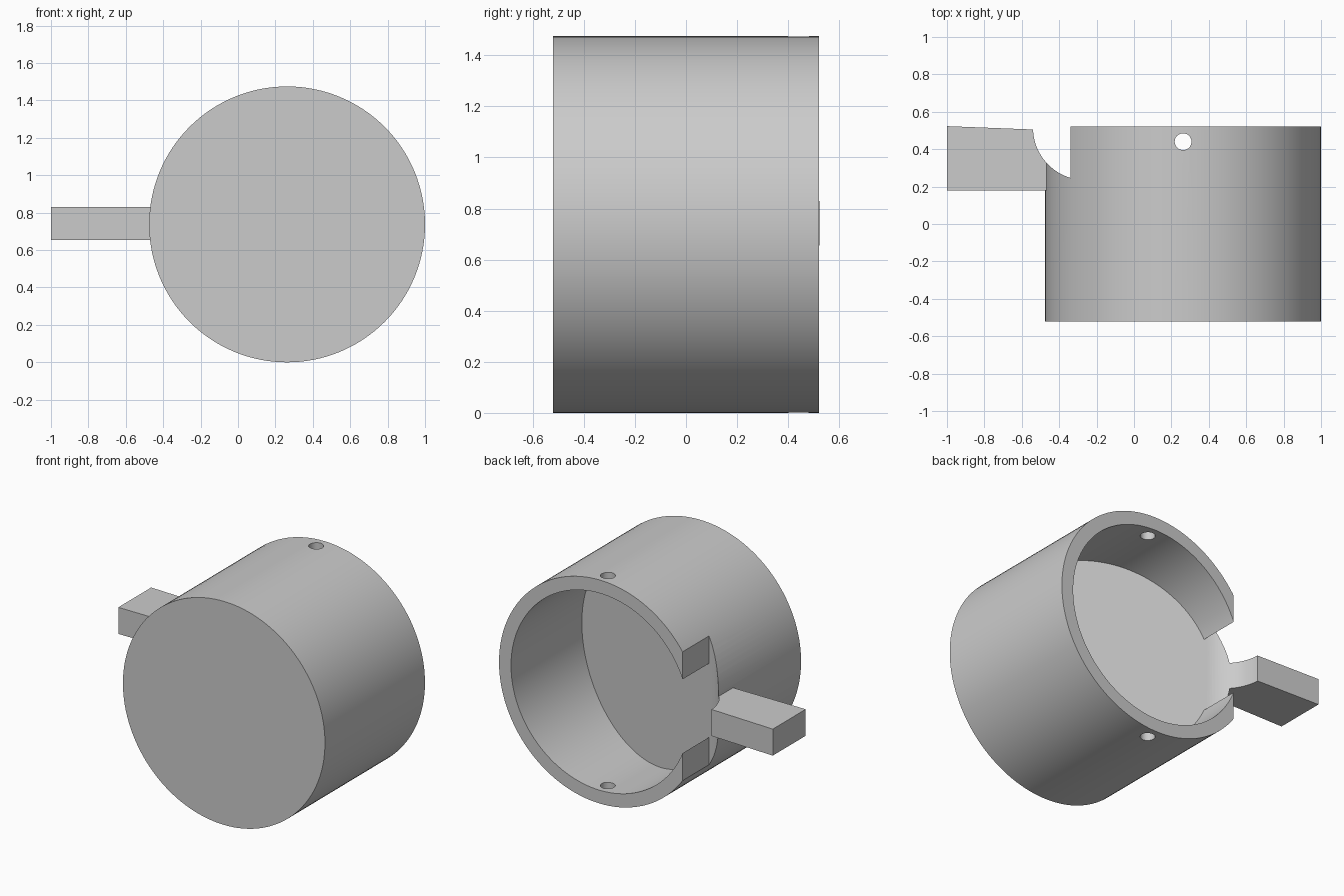
import bpy, bmesh, math
from mathutils import Matrix

default = bpy.data.objects.get("Cube")
if default:
    bpy.data.objects.remove(default, do_unlink=True)

CX, CZ = 0.2625, 0.7375          # cup axis
OUTER, INNER = 0.7375, 0.65
HALF = 0.5215                    # half depth of the cup
SLOPE = math.radians(20.3)       # tilt of the inner floor

grey = bpy.data.materials.new("plain grey")
grey.use_nodes = True
colour = (0.6, 0.6, 0.6, 1)
grey.diffuse_color = colour
grey.node_tree.nodes["Principled BSDF"].inputs["Base Color"].default_value = colour


def finish(name, bm):
    bmesh.ops.recalc_face_normals(bm, faces=bm.faces)
    mesh = bpy.data.meshes.new(name)
    bm.to_mesh(mesh)
    bm.free()
    mesh.materials.append(grey)
    obj = bpy.data.objects.new(name, mesh)
    bpy.context.collection.objects.link(obj)
    return obj


def cylinder(name, radius, depth, centre, sides, along_y=True):
    bm = bmesh.new()
    turn = Matrix.Rotation(math.pi / 2, 4, "X") if along_y else Matrix()
    bmesh.ops.create_cone(bm, cap_ends=True, segments=sides, radius1=radius,
                          radius2=radius, depth=depth,
                          matrix=Matrix.Translation(centre) @ turn)
    return finish(name, bm)


def prism(name, outline, z0, z1):
    bm = bmesh.new()
    face = bm.faces.new([bm.verts.new((x, y, z0)) for x, y in outline])
    top = bmesh.ops.extrude_face_region(bm, geom=[face])["geom"]
    bmesh.ops.translate(bm, vec=(0, 0, z1 - z0),
                        verts=[v for v in top if isinstance(v, bmesh.types.BMVert)])
    return finish(name, bm)


def boolean(target, tool, operation):
    mod = target.modifiers.new(operation.lower(), "BOOLEAN")
    mod.object, mod.operation, mod.solver = tool, operation, "EXACT"
    bpy.context.view_layer.objects.active = target
    bpy.ops.object.modifier_apply(modifier=mod.name)
    bpy.data.objects.remove(tool, do_unlink=True)


def space_above_floor(x_end):
    """Outline of the empty space: arm edge, rounded hollow, sloping floor."""
    ax, ay, r = -0.26, 0.515, 0.28
    start, end = math.radians(182), math.radians(270) - SLOPE
    arc = [(ax + r * math.cos(a), ay + r * math.sin(a))
           for a in (start + (end - start) * i / 20 for i in range(21))]
    x, y = arc[-1]
    floor_end = (x_end, y - (x_end - x) * math.tan(SLOPE))
    return [(-1.1, 0.527)] + arc + [floor_end, (x_end, 0.8), (-1.1, 0.8)]


# Solid cup body with the side arm
cup = cylinder("cup_with_arm", OUTER, 2 * HALF, (CX, 0, CZ), 128)
arm = prism("arm", [(-1, 0.18), (-0.35, 0.18), (-0.35, 0.6), (-1, 0.6)], 0.655, 0.83)
boolean(cup, arm, "UNION")

# Round cavity with a sloping floor
cavity = cylinder("cavity", INNER, 1.3, (CX, 0.1, CZ), 128)
boolean(cavity, prism("floor_space", space_above_floor(1.2), -0.5, 2), "INTERSECT")
boolean(cup, cavity, "DIFFERENCE")

# Notch in the wall, flowing into the arm
boolean(cup, prism("notch", space_above_floor(-0.34), -0.5, 2), "DIFFERENCE")

# Pin hole through the top and bottom of the wall
boolean(cup, cylinder("pin_hole", 0.045, 3, (CX, 0.44, CZ), 32, False), "DIFFERENCE")

bpy.ops.object.select_all(action="DESELECT")
cup.select_set(True)
bpy.context.view_layer.objects.active = cup
bpy.ops.object.shade_smooth_by_angle(angle=math.radians(30))
